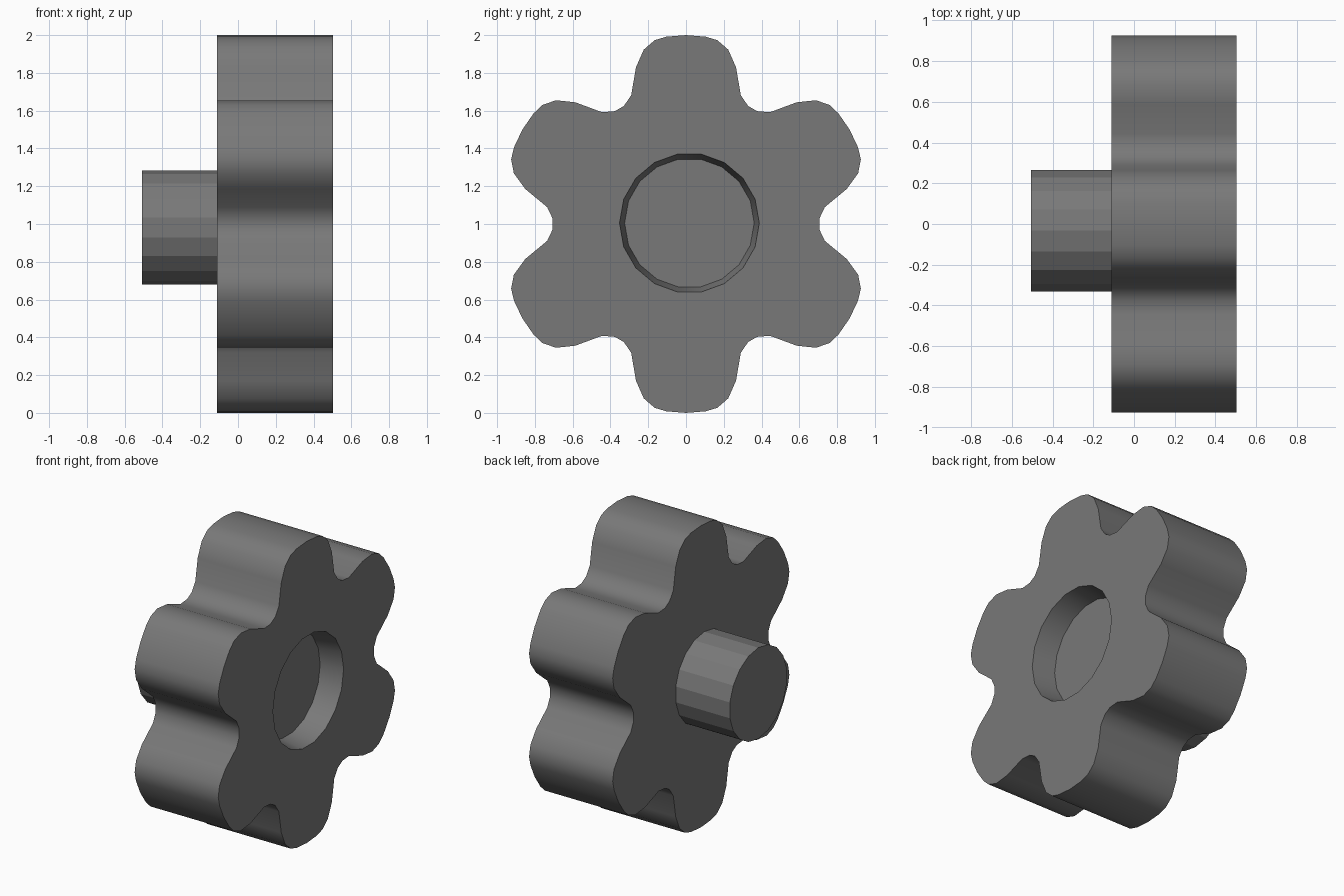
import bpy, bmesh
from math import cos, sin, pi, radians

if "Cube" in bpy.data.objects:
    bpy.data.objects.remove(bpy.data.objects["Cube"])

# Half of one lobe: (degrees from lobe axis, radius)
HALF_LOBE = [(0, 1.0), (6, 0.997), (9.7, 0.987), (13.6, 0.95),
             (17.7, 0.871), (23.1, 0.74), (27.8, 0.706)]
BACK, FRONT, FLOOR = -0.11, 0.503, 0.35

# Dark grey finish
dark = bpy.data.materials.new("dark_grey")
dark.diffuse_color = (0.19, 0.19, 0.19, 1)
dark.use_nodes = True
dark.node_tree.nodes["Principled BSDF"].inputs["Base Color"].default_value = dark.diffuse_color


def lobed_outline():
    lobe = [(-a, r) for a, r in HALF_LOBE[:0:-1]] + HALF_LOBE
    pts = []
    for k in range(6):
        for a, r in lobe:
            t = radians(90 + 60 * k + a)
            pts.append((r * cos(t), 1 + r * sin(t)))
    return pts


def circle(r, cy, cz, n=18, start=0.0):
    return [(cy + r * cos(start + 2 * pi * i / n),
             cz + r * sin(start + 2 * pi * i / n)) for i in range(n)]


def ring(bm, x, pts):
    return [bm.verts.new((x, y, z)) for y, z in pts]


def bridge(bm, a, b):
    n = len(a)
    for i in range(n):
        j = (i + 1) % n
        bm.faces.new((a[i], a[j], b[j], b[i]))


def finish(bm, name):
    bmesh.ops.recalc_face_normals(bm, faces=bm.faces[:])
    mesh = bpy.data.meshes.new(name)
    bm.to_mesh(mesh)
    bm.free()
    mesh.materials.append(dark)
    obj = bpy.data.objects.new(name, mesh)
    bpy.context.collection.objects.link(obj)
    return obj


# Lobed grip with a tapered round recess in its +x face
bm = bmesh.new()
outline = lobed_outline()
back, front = ring(bm, BACK, outline), ring(bm, FRONT, outline)
rim = ring(bm, FRONT, circle(0.37, 0.018, 1.005))
floor = ring(bm, FLOOR, circle(0.343, 0.018, 1.005))
bridge(bm, back, front)
bridge(bm, rim, floor)
bm.faces.new(back)
bm.faces.new(floor)
edges = [bm.edges.get((loop[i - 1], loop[i])) for loop in (front, rim)
         for i in range(len(loop))]
bmesh.ops.triangle_fill(bm, edges=edges, use_beauty=True, normal=(1, 0, 0))
grip = finish(bm, "lobed_grip")
bpy.context.view_layer.objects.active = grip
grip.select_set(True)
bpy.ops.object.shade_smooth_by_angle(angle=radians(40))

# Faceted boss on the back face
bm = bmesh.new()
pts = circle(0.302, -0.033, 0.982, start=pi / 2)
a, b = ring(bm, -0.507, pts), ring(bm, BACK + 0.01, pts)
bridge(bm, a, b)
bm.faces.new(a)
bm.faces.new(b)
finish(bm, "shaft_boss")
